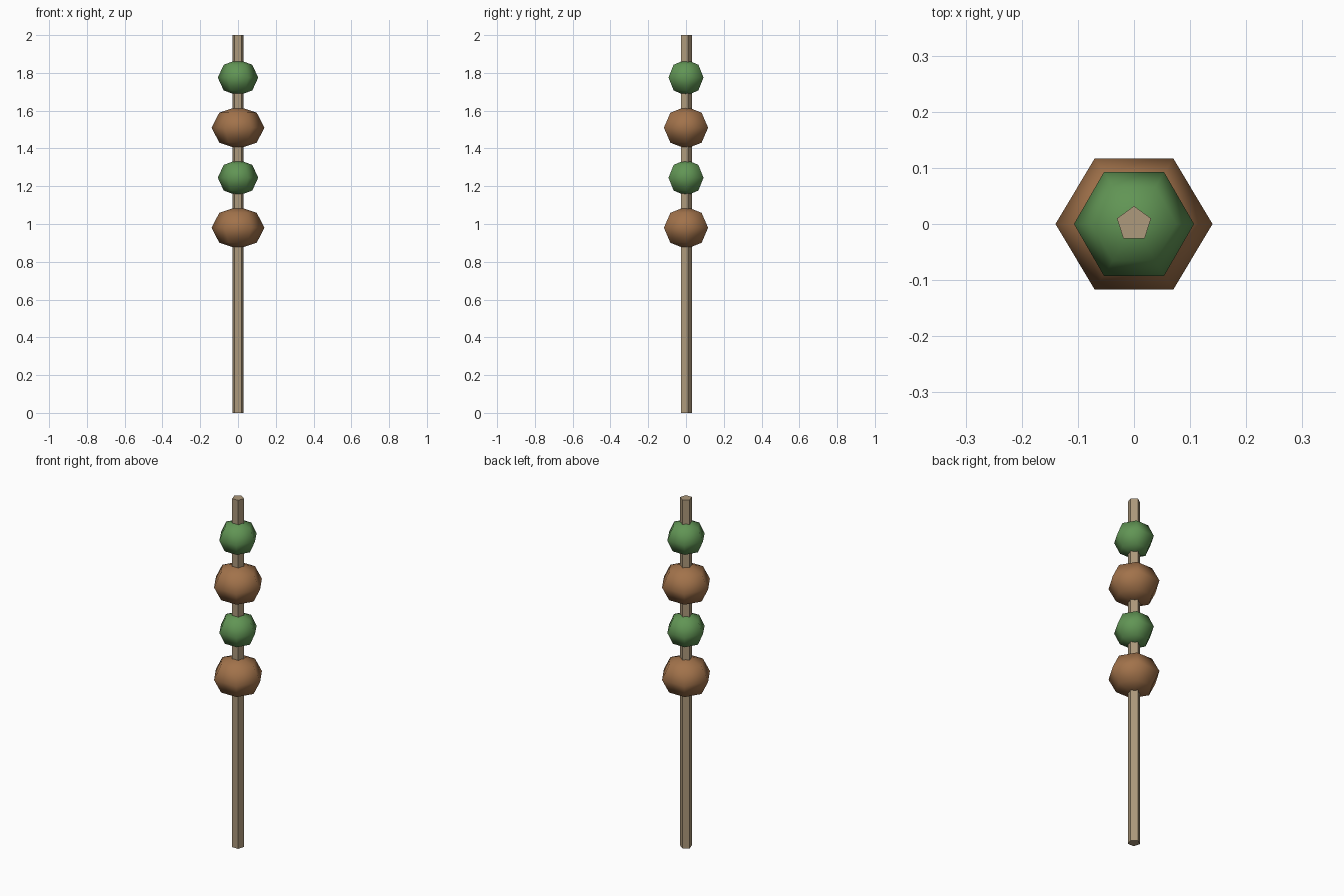
import bpy, math

if "Cube" in bpy.data.objects:
    bpy.data.objects.remove(bpy.data.objects["Cube"])

def material(name, col):
    m = bpy.data.materials.new(name)
    m.diffuse_color = (*col, 1)
    m.use_nodes = True
    m.node_tree.nodes["Principled BSDF"].inputs["Base Color"].default_value = m.diffuse_color
    return m

wood = material("wood", (0.42, 0.32, 0.2))
brown = material("brown", (0.36, 0.17, 0.07))
green = material("green", (0.12, 0.3, 0.09))

# five-sided stick, one corner toward the back
bpy.ops.mesh.primitive_cylinder_add(vertices=5, radius=0.032, depth=2, location=(0, 0, 1))
stick = bpy.context.object
stick.name = "stick"
stick.data.materials.append(wood)

# six-sided rounded pieces threaded on the stick
def piece(name, z, size, mat):
    bpy.ops.mesh.primitive_uv_sphere_add(segments=6, ring_count=4, radius=1, location=(0, 0, z),
                                         rotation=(0, 0, math.pi / 2))
    o = bpy.context.object
    o.name = name
    o.scale = size
    o.data.materials.append(mat)
    bpy.ops.object.shade_smooth()

for i, z in enumerate((0.98, 1.51)):
    piece(f"meat_{i + 1}", z, (0.135, 0.14, 0.112), brown)
for i, z in enumerate((1.245, 1.775)):
    piece(f"vegetable_{i + 1}", z, (0.107, 0.107, 0.096), green)
